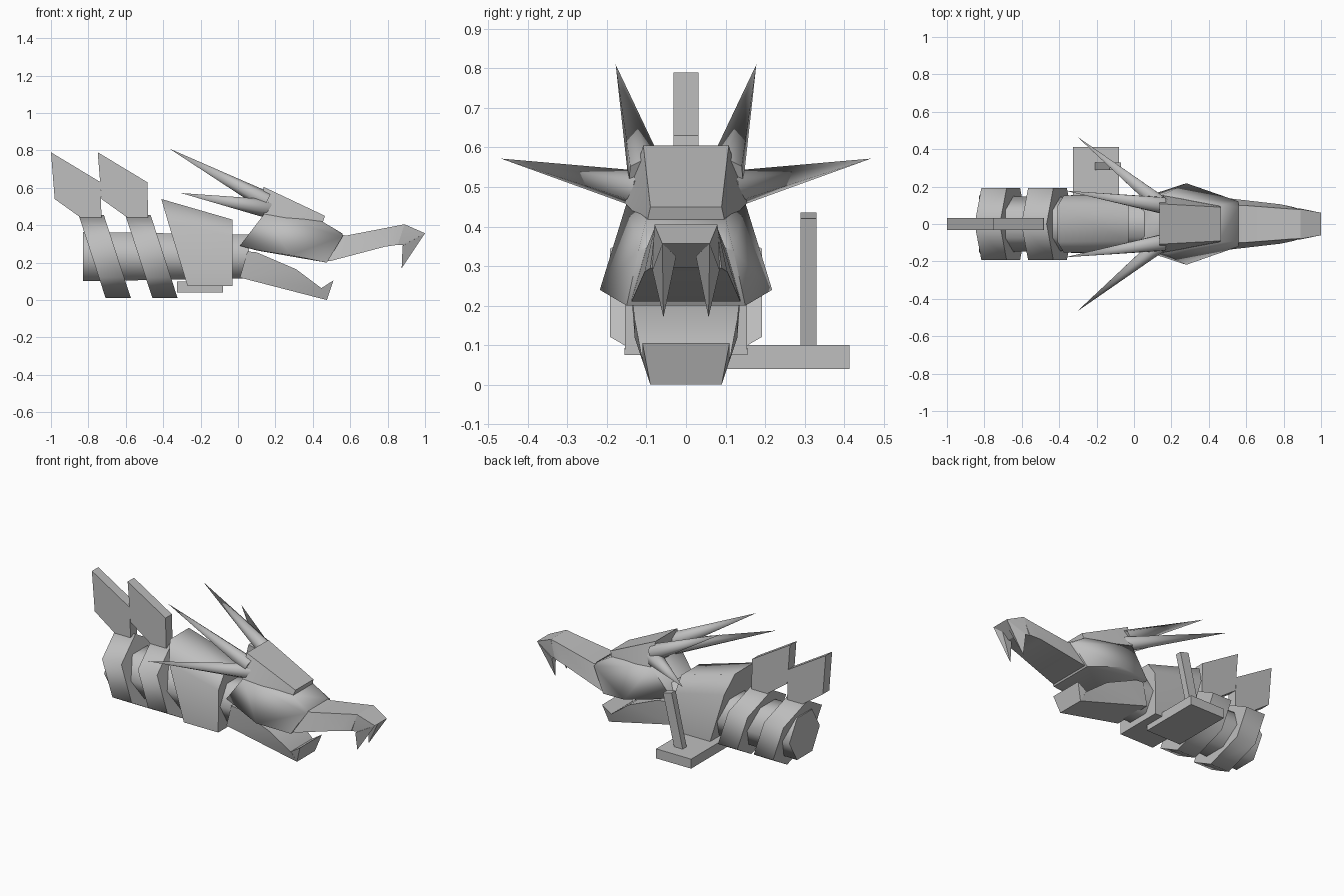
import bpy, bmesh, math
from mathutils import Vector

old = bpy.data.objects.get("Cube")
if old:
    bpy.data.objects.remove(old, do_unlink=True)

grey = bpy.data.materials.new("stone_grey")
grey.use_nodes = True
colour = (0.52, 0.52, 0.52, 1)
grey.diffuse_color = colour
grey.node_tree.nodes["Principled BSDF"].inputs["Base Color"].default_value = colour


def finish(name, bm, angle=65):
    bmesh.ops.recalc_face_normals(bm, faces=bm.faces)
    mesh = bpy.data.meshes.new(name)
    bm.to_mesh(mesh)
    bm.free()
    mesh.materials.append(grey)
    for p in mesh.polygons:
        p.use_smooth = True
    mesh.set_sharp_from_angle(angle=math.radians(angle))
    obj = bpy.data.objects.new(name, mesh)
    bpy.context.collection.objects.link(obj)
    return obj


def hull(name, points, mirror=True, angle=65):
    """Convex solid around points (x, y, z), mirrored across y."""
    bm = bmesh.new()
    for x, y, z in points:
        bm.verts.new((x, y, z))
        if mirror:
            bm.verts.new((x, -y, z))
    bmesh.ops.remove_doubles(bm, verts=bm.verts, dist=1e-4)
    res = bmesh.ops.convex_hull(bm, input=bm.verts)
    bmesh.ops.delete(bm, geom=[v for v in bm.verts if not v.link_faces], context='VERTS')
    bmesh.ops.dissolve_limit(bm, angle_limit=0.02, verts=bm.verts, edges=bm.edges)
    return finish(name, bm, angle)


def slab(name, outline, y0, y1):
    """Side outline (x, z) extruded from y0 to y1."""
    bm = bmesh.new()
    face = bm.faces.new([bm.verts.new((x, y0, z)) for x, z in outline])
    out = bmesh.ops.extrude_face_region(bm, geom=[face])
    verts = [g for g in out["geom"] if isinstance(g, bmesh.types.BMVert)]
    bmesh.ops.translate(bm, verts=verts, vec=(0, y1 - y0, 0))
    return finish(name, bm, 30)


def loft(name, sections):
    """Four-sided tube; each section is (top point, bottom point)."""
    bm = bmesh.new()
    rings = []
    for top, bot in sections:
        rings.append([bm.verts.new((p[0], s * p[1], p[2]))
                      for p, s in ((top, 1), (top, -1), (bot, -1), (bot, 1))])
    for a, b in zip(rings, rings[1:]):
        for i in range(4):
            j = (i + 1) % 4
            bm.faces.new((a[i], a[j], b[j], b[i]))
    bm.faces.new(rings[0])
    bm.faces.new(rings[-1])
    return finish(name, bm, 50)


def spike(name, base, tip, radius):
    base, tip = Vector(base), Vector(tip)
    axis = tip - base
    bm = bmesh.new()
    bmesh.ops.create_cone(bm, cap_ends=True, segments=6, radius1=radius,
                          radius2=0, depth=axis.length)
    rot = axis.to_track_quat('Z', 'Y').to_matrix()
    for v in bm.verts:
        v.co = rot @ v.co + (base + tip) / 2
    return finish(name, bm)


# Neck core: six-sided tube with flat top
MID = 0.2325
hull("neck", [(x, r * math.cos(a), MID + r * math.sin(a))
              for x, r in ((-0.83, 0.152), (0.06, 0.135))
              for a in [math.radians(60 * i) for i in range(6)]])

# Slanted six-sided neck rings, each with a back fin
for n, shift in enumerate((0, 0.25)):
    pts = []
    for i in range(6):
        a = math.radians(90 + 60 * i)
        y, z = 0.2225 * math.cos(a), 0.2225 * math.sin(a)
        lean = -0.325 * z
        pts += [(shift + x + lean, y, MID + z) for x in (-0.78, -0.645)]
    hull(f"neck_ring_{n + 1}", pts)
    slab(f"back_fin_{n + 1}",
         [(shift + x, z) for x, z in ((-1, 0.79), (-0.735, 0.63), (-0.73, 0.44),
                                      (-0.84, 0.44), (-0.98, 0.54))], -0.032, 0.032)

# Large collar behind the head
hull("neck_collar", [(-0.41, 0.095, 0.54), (-0.375, 0.153, 0.42), (-0.27, 0.155, 0.075),
                     (-0.03, 0.09, 0.43), (-0.03, 0.153, 0.34), (-0.03, 0.155, 0.075)])

# Side plate and leaning post
slab("side_plate", [(-0.325, 0.04), (-0.08, 0.04), (-0.08, 0.1), (-0.325, 0.1)], 0.02, 0.413)
slab("side_post", [(-0.21, 0.09), (-0.15, 0.09), (-0.07, 0.42), (-0.13, 0.435)], 0.29, 0.33)

# Skull, brow crown and snout
hull("skull", [(0.01, 0.13, 0.29), (0.1, 0.15, 0.265), (0.14, 0.15, 0.46), (0.28, 0.218, 0.24),
               (0.475, 0.15, 0.2), (0.56, 0.12, 0.34), (0.56, 0.09, 0.355), (0.45, 0.1, 0.42)])
hull("brow_crown", [(0.137, 0.108, 0.605), (0.14, 0.155, 0.46), (0.465, 0.09, 0.45),
                    (0.45, 0.1, 0.405)])
loft("snout", [((0.54, 0.1, 0.35), (0.45, 0.14, 0.21)),
               ((0.58, 0.1, 0.345), (0.5, 0.138, 0.21)),
               ((0.84, 0.08, 0.395), (0.785, 0.105, 0.285)),
               ((0.89, 0.078, 0.405), (0.855, 0.09, 0.295))])

# Hooked beak with two fangs
hull("beak", [(0.89, 0.08, 0.405), (1, 0.06, 0.357), (0.855, 0.085, 0.295),
              (0.91, 0.07, 0.295)], angle=30)
for side, s in (("left", 1), ("right", -1)):
    hull(f"{side}_fang", [(1, s * 0.06, 0.357), (0.96, s * 0.025, 0.325), (0.875, s * 0.057, 0.17),
                          (0.88, s * 0.085, 0.29), (0.885, s * 0.035, 0.295)],
         mirror=False, angle=30)

# Lower jaw with raised lip
hull("lower_jaw", [(0.01, 0.13, 0.12), (0.05, 0.14, 0.26), (0.1, 0.14, 0.255),
                   (0.31, 0.13, 0.165), (0.45, 0.11, 0.06), (0.475, 0.09, 0)], angle=40)
hull("jaw_lip", [(0.44, 0.11, 0.06), (0.51, 0.11, 0.105), (0.475, 0.09, 0),
                 (0.43, 0.095, 0.02)], angle=30)

# Swept horns
for side, s in (("left", 1), ("right", -1)):
    spike(f"{side}_upper_horn", (0.15, s * 0.1, 0.53), (-0.368, s * 0.178, 0.81), 0.05)
    spike(f"{side}_lower_horn", (0.15, s * 0.1, 0.49), (-0.305, s * 0.468, 0.572), 0.05)
